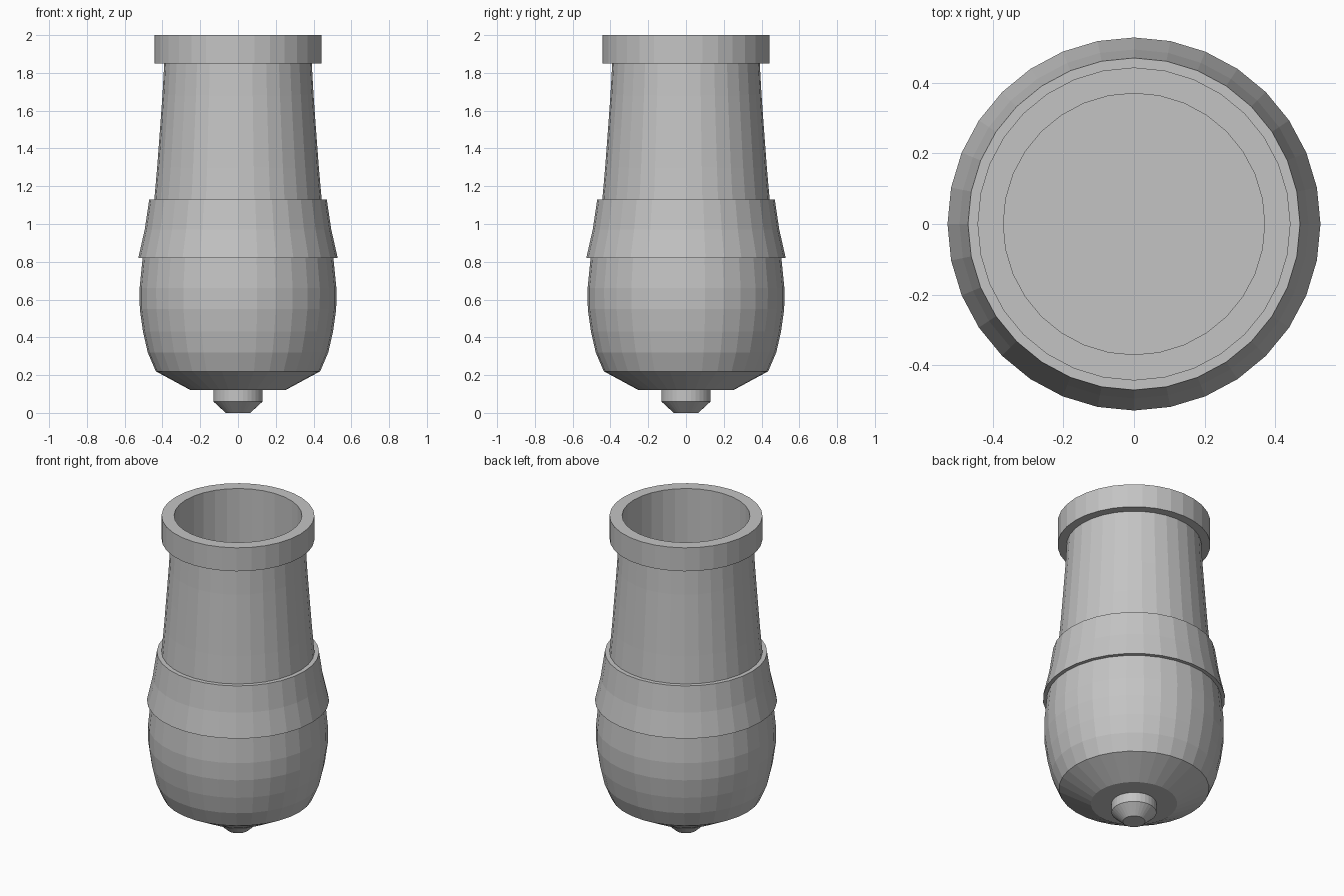
import bpy
import bmesh
import math

SIDES = 32

cube = bpy.data.objects.get("Cube")
if cube:
    bpy.data.objects.remove(cube, do_unlink=True)

grey = bpy.data.materials.new("plain_grey")
grey.use_nodes = True
colour = (0.55, 0.55, 0.55, 1)
grey.diffuse_color = colour
grey.node_tree.nodes["Principled BSDF"].inputs["Base Color"].default_value = colour


def lathe(name, profile, closed=False):
    """Turn (radius, height) points around z; open profiles get flat end caps."""
    bm = bmesh.new()
    rings = []
    for radius, z in profile:
        ring = []
        for i in range(SIDES):
            a = math.tau * i / SIDES
            ring.append(bm.verts.new((radius * math.cos(a), radius * math.sin(a), z)))
        rings.append(ring)
    pairs = list(zip(rings, rings[1:]))
    if closed:
        pairs.append((rings[-1], rings[0]))
    else:
        bm.faces.new(rings[0])
        bm.faces.new(rings[-1])
    for low, high in pairs:
        for i in range(SIDES):
            j = (i + 1) % SIDES
            bm.faces.new((low[i], low[j], high[j], high[i]))
    bmesh.ops.recalc_face_normals(bm, faces=bm.faces)
    mesh = bpy.data.meshes.new(name)
    bm.to_mesh(mesh)
    bm.free()
    mesh.materials.append(grey)
    obj = bpy.data.objects.new(name, mesh)
    bpy.context.collection.objects.link(obj)
    return obj


# Rounded chamber, tapering neck and the straight bore inside it
lathe("barrel", [
    (0.25, 0.12), (0.435, 0.22), (0.478, 0.32), (0.503, 0.43),
    (0.52, 0.55), (0.521, 0.66), (0.505, 0.82), (0.475, 0.98),
    (0.443, 1.13), (0.428, 1.3), (0.413, 1.5), (0.4, 1.68),
    (0.39, 1.86), (0.385, 1.99), (0.37, 1.99), (0.37, 0.9)])

# Thick ring around the mouth
lathe("muzzle_ring", [(0.37, 1.85), (0.443, 1.85), (0.443, 2), (0.37, 2)], closed=True)

# Flared collar around the chamber
lathe("collar", [(0.48, 0.82), (0.528, 0.82), (0.494, 0.97), (0.47, 1.13), (0.43, 1.13)],
      closed=True)

# Knob under the base
lathe("base_knob", [(0.065, 0), (0.13, 0.06), (0.13, 0.13)])
